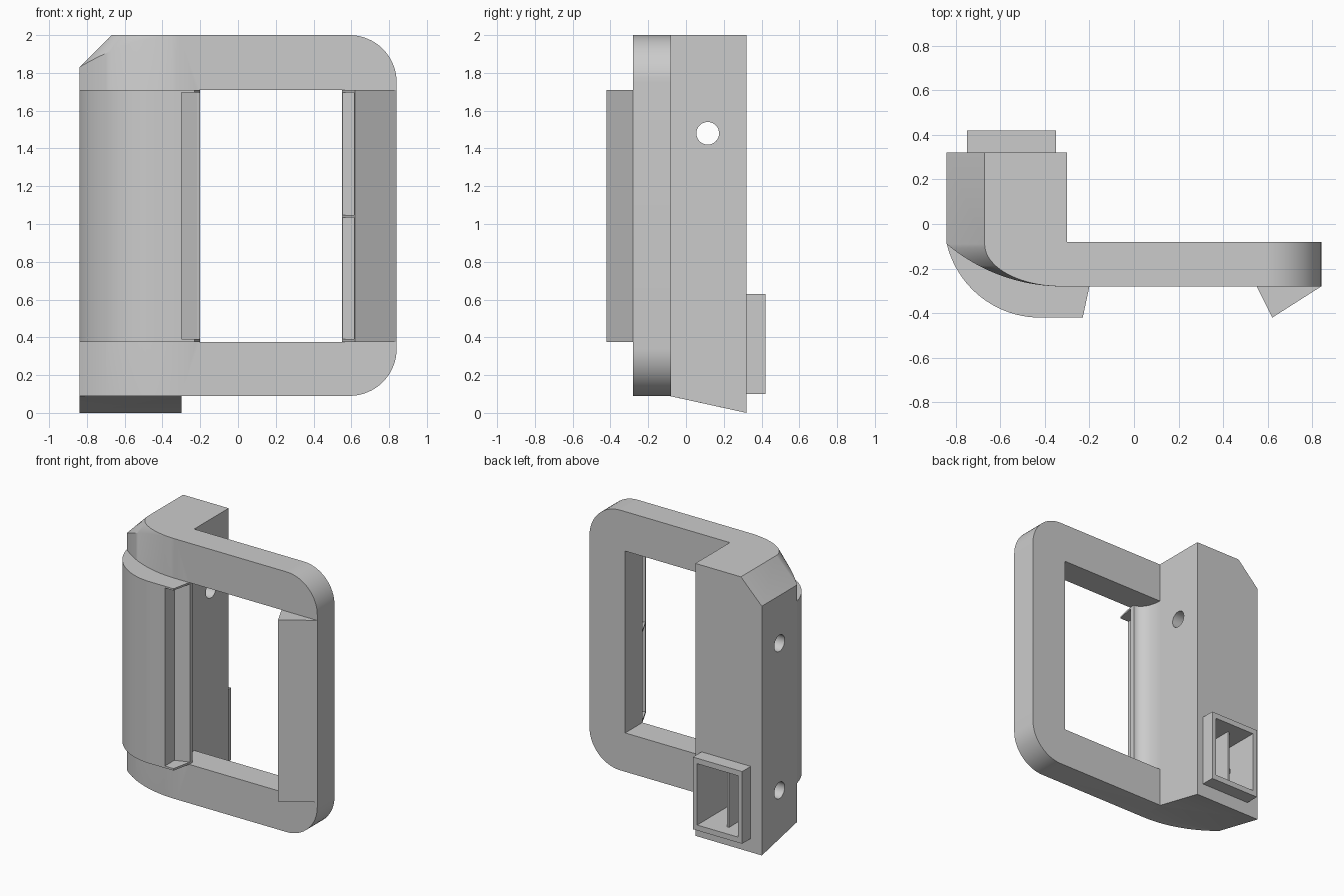
import bpy, bmesh
from math import sin, cos, pi, asin
from mathutils import Vector

if "Cube" in bpy.data.objects:
    bpy.data.objects.remove(bpy.data.objects["Cube"], do_unlink=True)

grey = bpy.data.materials.new("light grey plastic")
grey.use_nodes = True
grey.diffuse_color = (0.6, 0.6, 0.6, 1)
grey.node_tree.nodes["Principled BSDF"].inputs["Base Color"].default_value = (0.6, 0.6, 0.6, 1)


def finish(name, bm):
    bmesh.ops.remove_doubles(bm, verts=bm.verts, dist=0.0005)
    bmesh.ops.recalc_face_normals(bm, faces=bm.faces)
    mesh = bpy.data.meshes.new(name)
    bm.to_mesh(mesh)
    bm.free()
    mesh.materials.append(grey)
    ob = bpy.data.objects.new(name, mesh)
    bpy.context.collection.objects.link(ob)
    return ob


def prism(name, outline, low, high, axis="z"):
    """Extrude a flat outline along an axis (z: xy outline, y: xz, x: yz)."""
    place = {"z": lambda p, h: (p[0], p[1], h),
             "y": lambda p, h: (p[0], h, p[1]),
             "x": lambda p, h: (h, p[0], p[1])}[axis]
    bm = bmesh.new()
    face = bm.faces.new([bm.verts.new(place(p, low)) for p in outline])
    new = bmesh.ops.extrude_face_region(bm, geom=[face])["geom"]
    step = Vector(place((0, 0), high - low))
    bmesh.ops.translate(bm, vec=step, verts=[v for v in new if isinstance(v, bmesh.types.BMVert)])
    return finish(name, bm)


def box(name, x0, x1, y0, y1, z0, z1):
    return prism(name, [(x0, y0), (x1, y0), (x1, y1), (x0, y1)], z0, z1)


def arc(cx, cy, rx, ry, a0, a1, n=16):
    return [(cx + rx * cos(a0 + (a1 - a0) * i / n), cy + ry * sin(a0 + (a1 - a0) * i / n))
            for i in range(n + 1)]


def combine(target, tool, operation="DIFFERENCE", keep=False):
    mod = target.modifiers.new("combine", "BOOLEAN")
    mod.operation, mod.solver, mod.object = operation, "EXACT", tool
    bpy.context.view_layer.objects.active = target
    bpy.ops.object.modifier_apply(modifier=mod.name)
    if not keep:
        bpy.data.objects.remove(tool, do_unlink=True)


# Deep column: rounded front corner, fading top chamfer, sloping underside
def column():
    n = 20
    sweep = asin(0.52 / 0.807)
    outer = arc(-0.32, 0.527, 0.807, 0.807, -pi / 2 - sweep, -pi / 2, n)
    inner = arc(-0.32, -0.09, 0.35, 0.19, pi, 1.5 * pi, n)
    plan = [(-0.3, 0.32), (-0.84, 0.32)] + outer + [(-0.3, -0.28), (-0.3, -0.09)]
    top = [(-0.3, 0.32), (-0.67, 0.32)] + inner + [(-0.3, -0.28), (-0.3, -0.09)]
    rim = [2, 1.83] + [2 - 0.17 * (max(0, -0.32 - x) / 0.52) ** 1.8 for x, y in outer] + [2, 2]
    bm = bmesh.new()
    foot = [bm.verts.new((x, y, 0 if y > 0.3 else 0.09)) for x, y in plan]
    edge = [bm.verts.new((x, y, z)) for (x, y), z in zip(plan, rim)]
    crown = [bm.verts.new((x, y, 2)) for x, y in top]
    for i in range(len(plan)):
        j = (i + 1) % len(plan)
        bm.faces.new((foot[i], foot[j], edge[j], edge[i]))
        bm.faces.new((edge[i], edge[j], crown[j], crown[i]))
    bm.faces.new(crown)
    bm.faces.new(foot[:3] + foot[-1:])
    bm.faces.new(foot[2:])
    return finish("frame", bm)


frame = column()

# Rail with rounded right corners, merged with the column
rail_outline = ([(-0.31, 0.09)] + arc(0.59, 0.34, 0.25, 0.25, -pi / 2, 0)
                + arc(0.59, 1.75, 0.25, 0.25, 0, pi / 2) + [(-0.31, 2)])
combine(frame, prism("rail", rail_outline, -0.28, -0.08, "y"), "UNION")

# Window with a concave left wall
window = ([(0.55, -0.5), (0.55, -0.02), (-0.299, -0.02)]
          + [(-0.2 - 0.099 * cos(i * pi / 24), -0.08 - 0.16 * sin(i * pi / 24)) for i in range(13)]
          + [(-0.2, -0.5)])
combine(frame, prism("window_cutter", window, 0.375, 1.71))

# Left grip with a channel along its inner edge
bulge = asin(0.42 / 0.432)
grip = (arc(-0.42, 0.012, 0.432, 0.432, -pi / 2 - bulge, -pi / 2, 20)
        + [(-0.23, -0.42), (-0.2, -0.28), (-0.35, -0.26)])
left_grip = prism("left_grip", grip, 0.375, 1.71)
channel = prism("channel_cutter", [(-0.3, -0.5), (-0.3, -0.31), (-0.19, -0.27), (-0.19, -0.5)],
                0.39, 1.697)
combine(frame, channel, keep=True)
combine(left_grip, channel)

# Right grip, hollowed by two pockets
right_grip = prism("right_grip", [(0.55, -0.28), (0.62, -0.42), (0.84, -0.28)], 0.375, 1.71)
for low, high in ((0.39, 1.035), (1.047, 1.697)):
    combine(right_grip, prism("pocket_cutter", [(0.5, -0.288), (0.5, -0.481), (0.8, -0.288)],
                              low, high))

# Rear socket: rim, cavity and divider
socket = box("socket_rim", -0.75, -0.35, 0.32, 0.42, 0.1, 0.63)
cavity = box("cavity_cutter", -0.715, -0.385, 0.02, 0.5, 0.14, 0.59)
combine(frame, cavity, keep=True)
combine(socket, cavity)
divider = box("socket_divider", -0.58, -0.565, 0.02, 0.33, 0.14, 0.59)

# Upper pin hole right through, lower one into the cavity
for z, end in ((1.48, 0), (0.4, -0.65)):
    combine(frame, prism("hole_cutter", arc(0.115, z, 0.06, 0.06, 0, 2 * pi, 32)[:-1],
                         -1, end, "x"))

# Smooth the curved walls, keep the hard edges
parts = (frame, left_grip, right_grip, socket, divider)
bpy.ops.object.select_all(action="DESELECT")
for ob in parts:
    ob.select_set(True)
bpy.context.view_layer.objects.active = frame
bpy.ops.object.shade_smooth_by_angle(angle=0.5)
